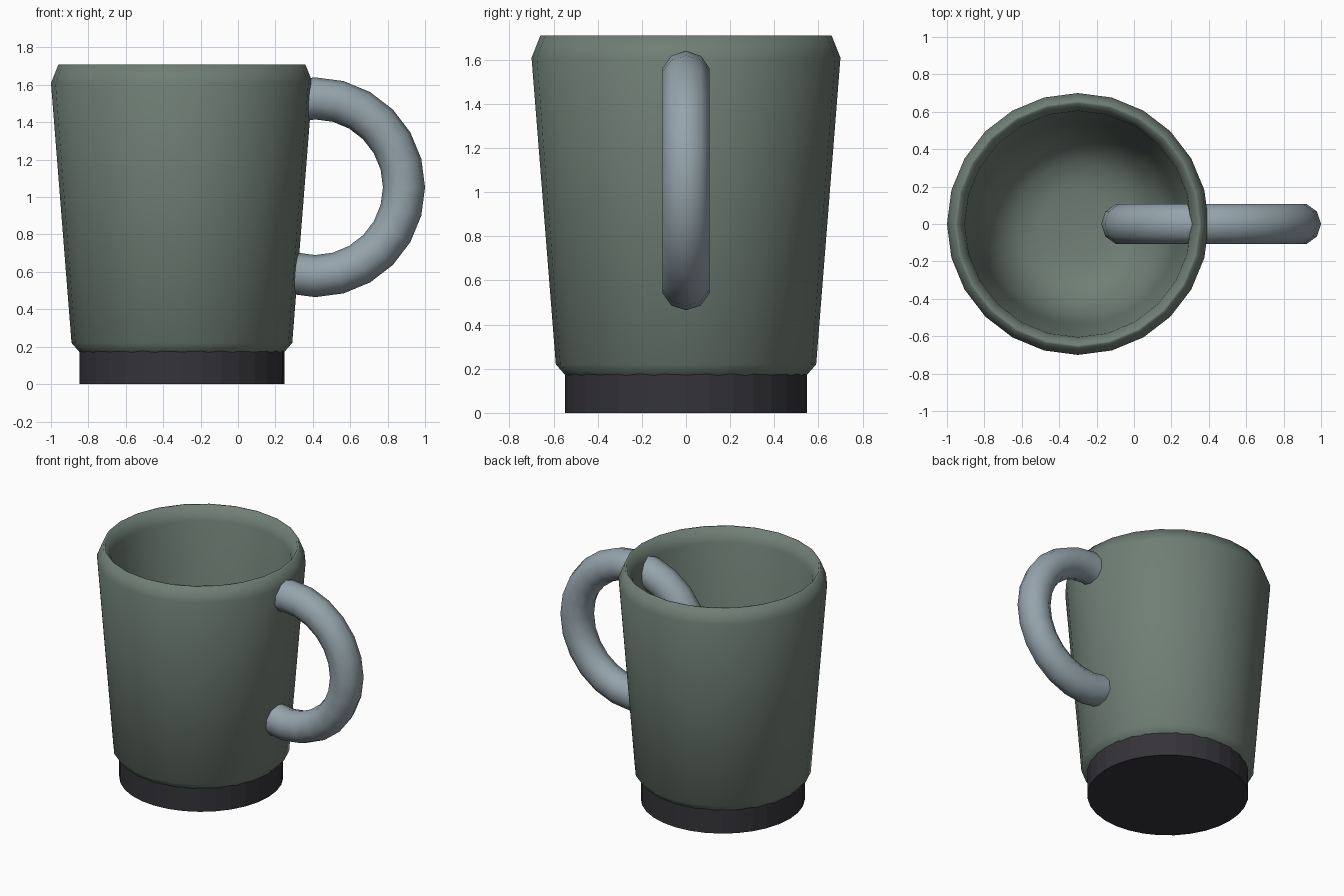
import bpy, bmesh, math
from mathutils import Vector

if "Cube" in bpy.data.objects:
    bpy.data.objects.remove(bpy.data.objects["Cube"], do_unlink=True)

CUP_X = -0.3


def material(name, rgb):
    mat = bpy.data.materials.new(name)
    mat.use_nodes = True
    mat.diffuse_color = (*rgb, 1)
    mat.node_tree.nodes["Principled BSDF"].inputs["Base Color"].default_value = (*rgb, 1)
    return mat


def lathe(name, profile, sides, mat):
    """Turn a closed (radius, height) profile around the cup axis."""
    bm = bmesh.new()
    verts = [bm.verts.new((r, 0, z)) for r, z in profile]
    edges = [bm.edges.new(pair) for pair in zip(verts, verts[1:])]
    bmesh.ops.spin(bm, geom=verts + edges, cent=(0, 0, 0), axis=(0, 0, 1),
                   angle=math.tau, steps=sides)
    bmesh.ops.remove_doubles(bm, verts=bm.verts, dist=0.0005)
    # Close the ends with flat discs
    bmesh.ops.holes_fill(bm, edges=[e for e in bm.edges if e.is_boundary], sides=0)
    bmesh.ops.recalc_face_normals(bm, faces=bm.faces)
    mesh = bpy.data.meshes.new(name)
    bm.to_mesh(mesh)
    bm.free()
    obj = bpy.data.objects.new(name, mesh)
    bpy.context.collection.objects.link(obj)
    obj.location.x = CUP_X
    mesh.materials.append(mat)
    return obj


def smooth(obj, degrees):
    bpy.ops.object.select_all(action="DESELECT")
    obj.select_set(True)
    bpy.context.view_layer.objects.active = obj
    bpy.ops.object.shade_smooth_by_angle(angle=math.radians(degrees))


green = material("sage green", (0.16, 0.21, 0.18))
grey = material("blue grey", (0.30, 0.37, 0.41))
dark = material("charcoal", (0.035, 0.033, 0.040))

# Tapered cup with chamfered lip and rounded interior
outside = [(0.52, 0.14), (0.59, 0.22), (0.70, 1.61), (0.66, 1.71)]
inside = [(0.645, 1.71), (0.605, 1.61), (0.54, 0.70), (0.50, 0.50),
          (0.43, 0.36), (0.33, 0.27), (0.20, 0.24)]
cup = lathe("cup_body", outside + inside, 24, green)
smooth(cup, 75)

# Faceted foot
lathe("foot", [(0.548, 0), (0.548, 0.19)], 32, dark)

# Ring handle passing through the cup wall
bpy.ops.mesh.primitive_torus_add(major_radius=0.475, minor_radius=0.1125,
                                 major_segments=24, minor_segments=10,
                                 location=(0.4125, 0, 1.0525),
                                 rotation=(math.pi / 2, 0, 0))
handle = bpy.context.object
handle.name = "handle"
handle.data.materials.append(grey)
smooth(handle, 60)
